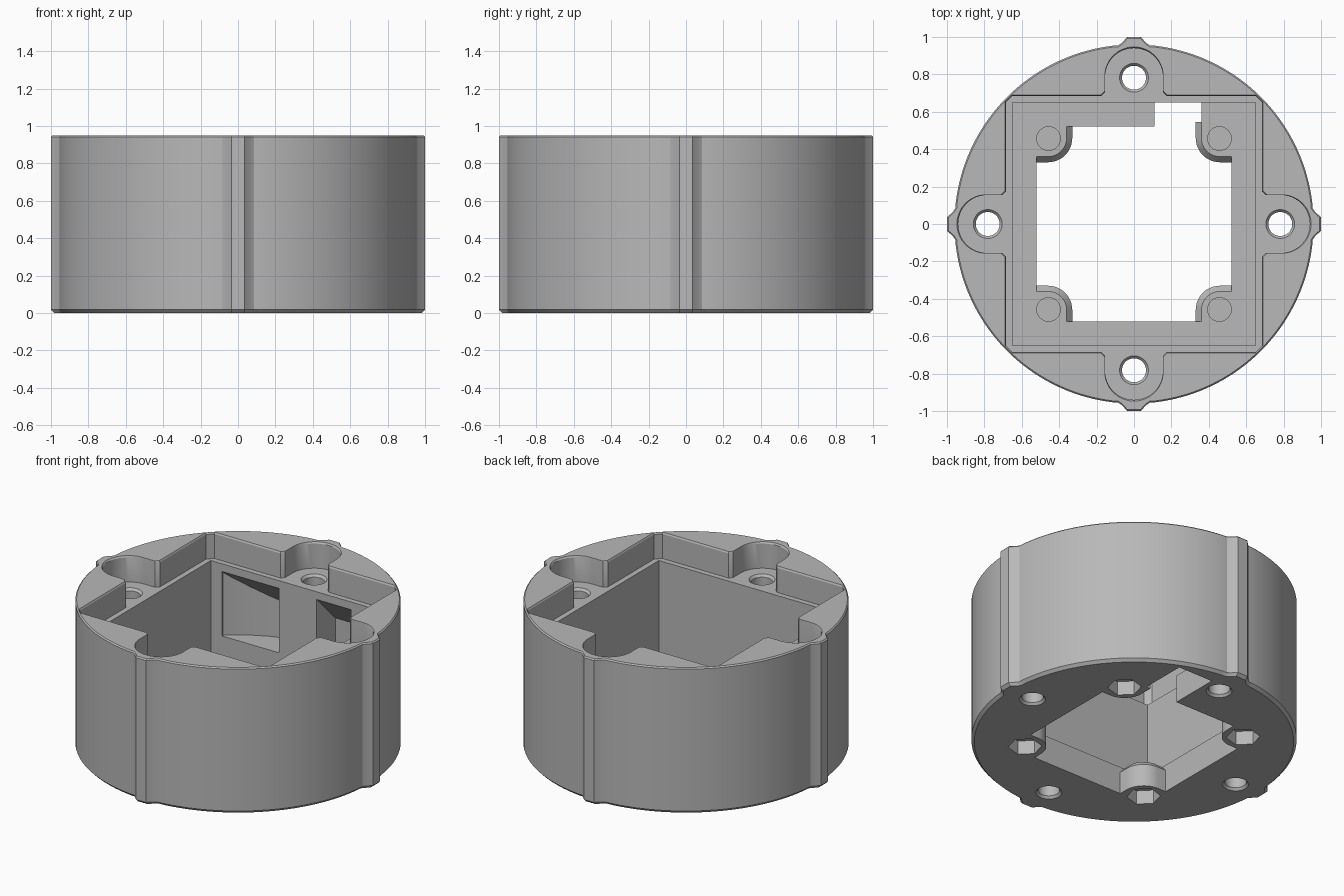
import bpy, bmesh
from math import sin, cos, pi, radians, asin
from mathutils import Vector, Matrix

cube = bpy.data.objects.get("Cube")
if cube:
    bpy.data.objects.remove(cube, do_unlink=True)

HEIGHT, LEDGE, FLOOR = 0.95, 0.78, 0.18
QUARTERS = [k * pi / 2 for k in range(4)]

grey = bpy.data.materials.new("plain_grey")
grey.use_nodes = True
grey.diffuse_color = (0.48, 0.48, 0.48, 1)
grey.node_tree.nodes["Principled BSDF"].inputs["Base Color"].default_value = grey.diffuse_color


def loft(name, rings):
    """Closed solid through rings of 3D points."""
    bm = bmesh.new()
    loops = [[bm.verts.new(p) for p in ring] for ring in rings]
    n = len(loops[0])
    for a, b in zip(loops, loops[1:]):
        for i in range(n):
            j = (i + 1) % n
            bm.faces.new((a[i], a[j], b[j], b[i]))
    bm.faces.new(loops[0])
    bm.faces.new(loops[-1])
    bmesh.ops.recalc_face_normals(bm, faces=bm.faces)
    mesh = bpy.data.meshes.new(name)
    bm.to_mesh(mesh)
    bm.free()
    mesh.materials.append(grey)
    obj = bpy.data.objects.new(name, mesh)
    bpy.context.collection.objects.link(obj)
    return obj


def flat(points, z, scale=1):
    return [(x * scale, y * scale, z) for x, y in points]


def turn(points, angle):
    return [(x * cos(angle) - y * sin(angle), x * sin(angle) + y * cos(angle)) for x, y in points]


def arc(cx, cy, r, start, end, steps):
    angles = [radians(start + (end - start) * i / steps) for i in range(steps + 1)]
    return [(cx + r * cos(a), cy + r * sin(a)) for a in angles]


def rect(x0, x1, y0, y1):
    return [(x0, y0), (x1, y0), (x1, y1), (x0, y1)]


def combine(target, tool, operation="DIFFERENCE"):
    mod = target.modifiers.new(tool.name, "BOOLEAN")
    mod.object, mod.operation, mod.solver = tool, operation, "EXACT"
    bpy.context.view_layer.objects.active = target
    bpy.ops.object.modifier_apply(modifier=mod.name)
    bpy.data.objects.remove(tool, do_unlink=True)


def round_cut(x, y, steps):
    """Turned cutter from (z, radius) pairs."""
    return loft("hole_cutter", [flat(arc(x, y, r, 0, 352.5, 47), z) for z, r in steps])


# Round housing with four outer ribs and chamfered rims
outline = []
for q in QUARTERS:
    rib = [(0.955, -0.085), (0.966, -0.068), (0.999, -0.036),
           (0.999, 0.036), (0.966, 0.068), (0.955, 0.085)]
    outline += turn(rib + arc(0, 0, 0.96, 7, 83, 36), q)
body = loft("housing", [flat(outline, 0, 0.982), flat(outline, 0.018),
                        flat(outline, HEIGHT - 0.008), flat(outline, HEIGHT, 0.992)])

# Top recess: square with clipped corners and four rounded lobes
recess = []
for q in QUARTERS:
    side = [(0.65, -0.685), (0.685, -0.65), (0.685, -0.175), (0.705, -0.155)]
    side += arc(0.785, 0, 0.155, -90, 90, 24) + [(0.705, 0.155), (0.685, 0.175)]
    recess += turn(side, q)
combine(body, loft("recess_cutter", [flat(recess, LEDGE), flat(recess, HEIGHT - 0.01),
                                     flat(recess, HEIGHT + 0.01, 1.015)]))

# Square cavity and the opening through its floor
cavity, opening = rect(-0.65, 0.65, -0.65, 0.65), rect(-0.52, 0.52, -0.52, 0.52)
combine(body, loft("cavity_cutter", [flat(cavity, FLOOR), flat(cavity, LEDGE + 0.05)]))
combine(body, loft("opening_cutter", [flat(opening, -0.1), flat(opening, FLOOR + 0.1)]))


# Back wall pockets with a sloping roof
def pocket(x0, x1, bottom, depth):
    slope = 0.73 - (depth - 0.65)
    profile = [(0.5, bottom), (depth, bottom), (depth, slope), (0.65, 0.73), (0.5, 0.73)]
    return loft("pocket_cutter", [[(x, y, z) for y, z in profile] for x in (x0, x1)])


blind = pocket(-0.57, -0.16, 0.31, 0.95)
combine(blind, round_cut(0, 0, [(-0.2, 0.875), (1.2, 0.875)]), "INTERSECT")
combine(body, blind)
combine(body, pocket(0.11, 0.36, -0.1, 0.845))


# Rounded corner bosses with nut traps below and blind holes above
def boss_ring(z, r):
    return [(0.545, 0.46 - r)] + arc(0.46, 0.46, r, 270, 180, 12) + [(0.46 - r, 0.545), (0.545, 0.545)]


for q in QUARTERS:
    rings = [(0, 0.13), (FLOOR - 0.035, 0.13), (FLOOR, 0.1)]
    combine(body, loft("corner_boss", [flat(turn(boss_ring(z, r), q), z) for z, r in rings]), "UNION")
for x in (-0.457, 0.457):
    for y in (-0.457, 0.457):
        hexagon = arc(x, y, 0.1, 15, 315, 5)
        combine(body, loft("nut_cutter", [flat(hexagon, -0.05), flat(hexagon, 0.09)]))
        combine(body, round_cut(x, y, [(0.115, 0.063), (FLOOR + 0.03, 0.063)]))

# Countersunk screw holes in the lobes
for q in QUARTERS:
    (x, y), = turn([(0.782, 0)], q)
    combine(body, round_cut(x, y, [(-0.01, 0.085), (0.015, 0.064), (LEDGE - 0.015, 0.064),
                                   (LEDGE + 0.01, 0.086)]))

bpy.ops.object.select_all(action="DESELECT")
body.select_set(True)
bpy.context.view_layer.objects.active = body
bpy.ops.object.shade_smooth_by_angle(angle=radians(25))
